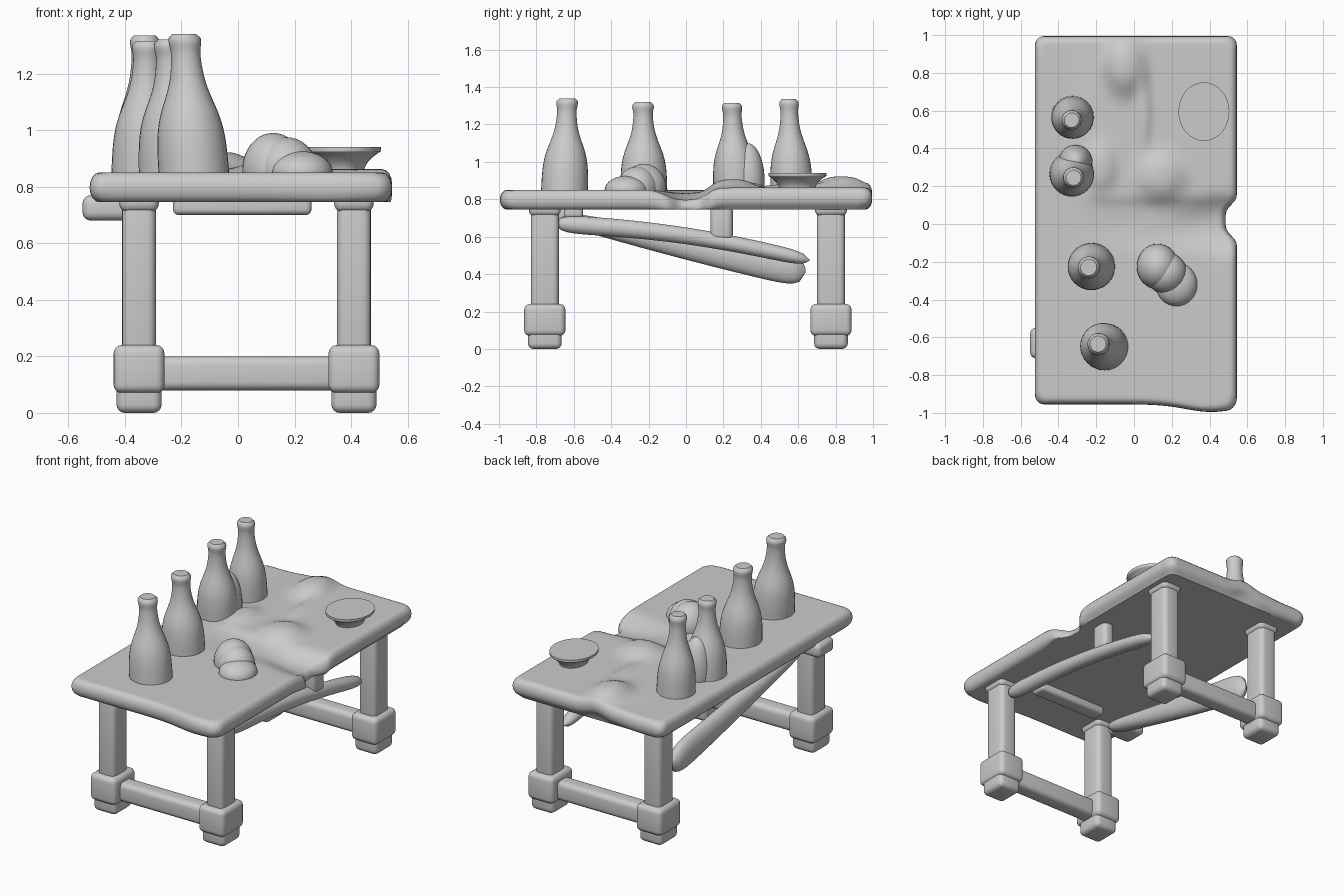
import bpy, bmesh
from math import exp, cos, sin, pi, hypot, sqrt, copysign
from mathutils import Vector

cube = bpy.data.objects.get("Cube")
if cube:
    bpy.data.objects.remove(cube, do_unlink=True)

clay = bpy.data.materials.new("clay grey")
clay.use_nodes = True
grey = (*[0.6] * 3, 1)
clay.diffuse_color = grey
clay.node_tree.nodes["Principled BSDF"].inputs["Base Color"].default_value = grey


def finish(name, bm):
    """Turn the bmesh into a smooth shaded, clay coloured object."""
    bmesh.ops.recalc_face_normals(bm, faces=bm.faces)
    for face in bm.faces:
        face.smooth = len(face.verts) <= 4
    mesh = bpy.data.meshes.new(name)
    bm.to_mesh(mesh)
    bm.free()
    mesh.materials.append(clay)
    part = bpy.data.objects.new(name, mesh)
    bpy.context.collection.objects.link(part)
    return part


def rounded_box(name, low, high, rounding=0.03):
    """Soft edged block between two opposite corners."""
    low, high = Vector(low), Vector(high)
    bm = bmesh.new()
    bmesh.ops.create_cube(bm, size=1)
    for vert in bm.verts:
        vert.co = (low + high) / 2 + vert.co * (high - low)
    bevel = finish(name, bm).modifiers.new("rounding", "BEVEL")
    bevel.width = rounding
    bevel.segments = 4


def loft(name, centre, radii, steps=24, sides=32):
    """Skin elliptical rings; centre and radii are functions of t from 0 to 1."""
    bm = bmesh.new()
    rings = []
    for step in range(steps + 1):
        t = step / steps
        across, along = radii(t)
        ring = []
        for side in range(sides):
            angle = 2 * pi * side / sides
            offset = across * cos(angle) + along * sin(angle)
            ring.append(bm.verts.new(centre(t) + offset))
        rings.append(ring)
    for lower, upper in zip(rings, rings[1:]):
        for side in range(sides):
            after = (side + 1) % sides
            bm.faces.new((lower[side], lower[after], upper[after], upper[side]))
    bm.faces.new(rings[0])
    bm.faces.new(rings[-1])
    finish(name, bm)


X, Y, Z = Vector((1, 0, 0)), Vector((0, 1, 0)), Vector((0, 0, 1))


def brace(name, start, end, width, thin, thick, bow):
    """Slanting bar with rounded ends that grows from thin to thick."""
    start, end = Vector(start), Vector(end)

    def centre(t):
        return start.lerp(end, t) + Z * bow * sin(pi * t)

    def radii(t):
        ends = sqrt(max(0.01, 1 - abs(2 * t - 1) ** 12))
        return X * width * ends, Z * (thin + (thick - thin) * t) * ends

    loft(name, centre, radii, steps=40)


def mound(name, position, size):
    """Ellipsoid lump, cut off flat inside the tabletop."""
    bm = bmesh.new()
    bmesh.ops.create_uvsphere(bm, u_segments=32, v_segments=20, radius=1)
    for vert in bm.verts:
        vert.co = Vector(position) + vert.co * Vector(size)
        vert.co.z = max(vert.co.z, 0.82)
    finish(name, bm)


def bottle(name, x, y, radius, lean_x, lean_y, top):
    """Round bottle with sloping shoulders, slim neck and small lip."""
    base = 0.83

    def centre(t):
        return Vector((x + lean_x * t, y + lean_y * t, base + (top - base) * t))

    def radii(t):
        shoulder = 0.63 / (1 + exp((t - 0.53) / 0.1))
        lip = 0.07 * exp(-((t - 0.96) / 0.06) ** 2)
        cap = 0.1 * t ** 80
        spread = radius * (0.4 + shoulder + lip - cap)
        return X * spread, Y * spread

    loft(name, centre, radii, steps=36)


# Tabletop with draped cloth: a sculpted grid with a rolled rim
half_x, half_y, corner = 0.5, 0.94, 0.05
top_z, bottom_z, rim = 0.85, 0.745, 0.035
# Cloth folds and dips: x, y, width x, width y, height
folds = [(-0.05, 0.83, 0.1, 0.14, 0.06), (0.14, 0.25, 0.12, 0.12, 0.045),
         (0.05, 0.6, 0.04, 0.2, 0.02), (-0.18, 0.3, 0.08, 0.12, 0.03),
         (0.5, 0, 0.25, 0.13, -0.05), (0.1, 0, 0.3, 0.12, -0.015)]


def ramp(value, width):
    return 1 / (1 + exp(-value / width))


def height(x, y):
    cloth = 0.012 * ramp(x + 0.25, 0.03) * ramp(y - 0.12, 0.012)
    return top_z + cloth + sum(
        rise * exp(-(((x - fx) / wide) ** 2 + ((y - fy) / deep) ** 2) ** 1.5)
        for fx, fy, wide, deep, rise in folds)


bm = bmesh.new()
bmesh.ops.create_grid(bm, x_segments=60, y_segments=110, size=1)
for vert in bm.verts:
    x, y = vert.co.x * half_x, vert.co.y * half_y
    # Round the corners
    over_x, over_y = abs(x) - half_x + corner, abs(y) - half_y + corner
    if over_x > 0 and over_y > 0:
        pull = max(over_x, over_y) / hypot(over_x, over_y)
        x = copysign(half_x - corner + over_x * pull, x)
        y = copysign(half_y - corner + over_y * pull, y)
    # Notch in the left edge and a sagging front corner
    notch = 0.06 * exp(-(y / 0.09) ** 4) * max(0, x / half_x) ** 4
    sag = 0.04 * exp(-((x - 0.37) / 0.18) ** 2) * max(0, -y / half_y) ** 6
    x, y = x - notch + 0.01, y - sag + 0.02
    vert.co = (x, y, height(x, y))
# Roll the rim over in a half circle
edges = [edge for edge in bm.edges if edge.is_boundary]
rolls = 8
for roll in range(rolls):
    before, after = pi * roll / rolls, pi * (roll + 1) / rolls
    out = rim * (sin(after) - sin(before))
    drop = (top_z - bottom_z) / 2 * (cos(before) - cos(after))
    new = bmesh.ops.extrude_edge_only(bm, edges=edges)["geom"]
    for vert in [item for item in new if isinstance(item, bmesh.types.BMVert)]:
        x, y, z = vert.co
        vert.co.x += out * copysign(min(1, abs(x) / 0.45), x)
        vert.co.y += out * copysign(min(1, abs(y) / 0.9) ** 12, y)
        vert.co.z = max(bottom_z, z - drop)
    edges = [item for item in new if isinstance(item, bmesh.types.BMEdge)]
# Flatten and close the underside
for vert in {vert for edge in edges for vert in edge.verts}:
    vert.co.z = bottom_z
bmesh.ops.contextual_create(bm, geom=edges)
finish("tabletop", bm)

# Legs with block feet, joined by a stretcher at each end
for end, y in (("front", -0.755), ("back", 0.775)):
    for side, x in (("right", -0.35), ("left", 0.41)):
        for piece, wide, deep, low, high in (
                ("leg", 0.06, 0.075, 0.15, 0.78), ("block", 0.09, 0.11, 0.07, 0.24),
                ("toe", 0.08, 0.09, 0, 0.15), ("collar", 0.07, 0.085, 0.71, 0.78)):
            rounded_box(f"{end}_{side}_{piece}", (x - wide, y - deep, low),
                        (x + wide, y + deep, high))
    rounded_box(f"{end}_stretcher", (-0.35, y - 0.055, 0.08), (0.41, y + 0.055, 0.2))

# Bottles in a row along the right side
bottle("front_bottle", -0.155, -0.65, 0.122, -0.035, 0.015, 1.34)
bottle("second_bottle", -0.225, -0.225, 0.122, -0.015, -0.005, 1.32)
bottle("third_bottle", -0.33, 0.265, 0.115, 0.01, -0.02, 1.315)
bottle("back_bottle", -0.325, 0.565, 0.11, -0.005, -0.015, 1.335)

# Cloth bunched up against the third bottle
mound("cloth_bunch", (-0.31, 0.33, 0.9), (0.09, 0.09, 0.2))


# Shallow flaring dish
def dish_radii(t):
    flare = 0.075 + 0.06 * min(1, t * 1.2) ** 2
    return X * flare, Y * (flare + 0.02)


loft("dish", lambda t: Vector((0.37, 0.595, 0.85 + 0.09 * t)), dish_radii)

# Loaf made of overlapping rounded mounds
mound("loaf", (0.125, -0.225, 0.86), (0.11, 0.12, 0.13))
mound("loaf_middle", (0.17, -0.26, 0.86), (0.11, 0.11, 0.115))
mound("loaf_end", (0.225, -0.32, 0.85), (0.11, 0.115, 0.075))

# Slanting paddle under the right side, with its mount
brace("paddle_brace", (-0.36, -0.66, 0.7), (-0.345, 0.64, 0.42), 0.05, 0.04, 0.1, -0.01)
rounded_box("paddle_mount", (-0.55, -0.71, 0.68), (-0.37, -0.55, 0.77))

# Branching bar under the left side, with its post
brace("branch_brace", (0.4, -0.7, 0.67), (0.4, 0.66, 0.475), 0.045, 0.05, 0.04, 0.035)
rounded_box("branch_post", (0.36, 0.13, 0.58), (0.44, 0.25, 0.77))

# Low batten under the front of the top
rounded_box("front_batten", (-0.23, -0.65, 0.7), (0.26, -0.55, 0.77), 0.02)
